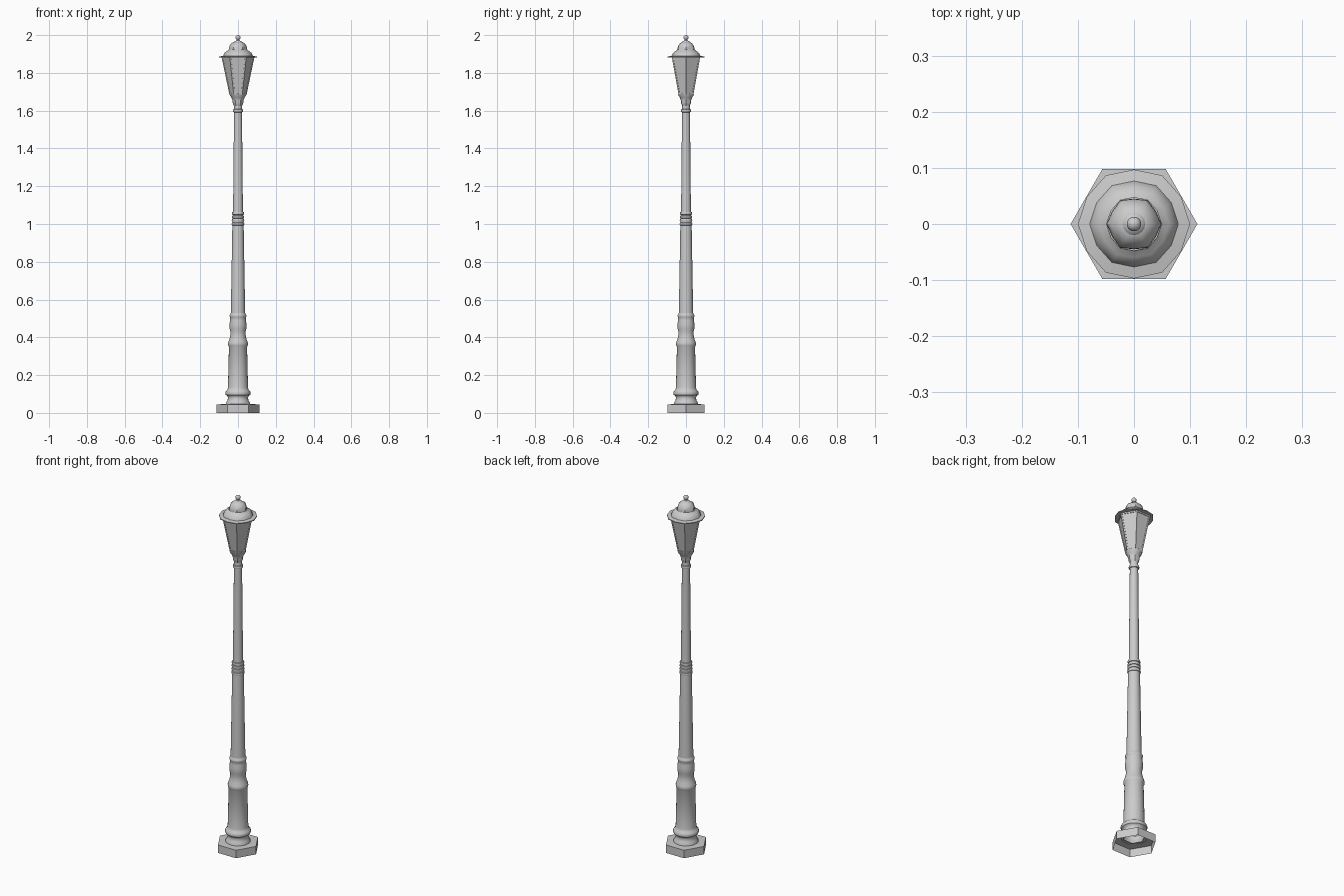
import bpy, bmesh, math

if "Cube" in bpy.data.objects:
    bpy.data.objects.remove(bpy.data.objects["Cube"])

def lathe(name, profile, n, mid=1.0, smooth=40, cap_top=False):
    """Revolve (radius, z) points; odd vertices are scaled by mid to flatten the sides."""
    bm = bmesh.new()
    rings = []
    for r, z in profile:
        ring = []
        for i in range(n):
            a = 2 * math.pi * i / n
            k = r * (mid if i % 2 else 1.0)
            ring.append(bm.verts.new((k * math.cos(a), k * math.sin(a), z)))
        rings.append(ring)
    for lo, hi in zip(rings, rings[1:]):
        for i in range(n):
            j = (i + 1) % n
            bm.faces.new((lo[i], lo[j], hi[j], hi[i]))
    if cap_top:
        bm.faces.new(rings[-1])
    me = bpy.data.meshes.new(name)
    bm.to_mesh(me)
    bm.free()
    ob = bpy.data.objects.new(name, me)
    bpy.context.collection.objects.link(ob)
    if smooth:
        bpy.ops.object.select_all(action='DESELECT')
        ob.select_set(True)
        bpy.context.view_layer.objects.active = ob
        bpy.ops.object.shade_smooth_by_angle(angle=math.radians(smooth))
    return ob

# Hexagonal plinth, hollow underneath
lathe("plinth", [(.113, 0), (.113, .045), (.055, .047)], 6, smooth=0)

# Lower pedestal with base mouldings
lathe("pedestal", [
    (.064, .045), (.063, .055), (.056, .065), (.053, .08), (.056, .09),
    (.065, .096), (.067, .105), (.064, .115), (.056, .122), (.053, .135),
    (.048, .35), (.052, .357), (.053, .366), (.051, .376), (.045, .39),
    (.041, .41), (.040, .43), (.044, .445), (.045, .47), (.042, .49),
    (.041, .505), (.044, .51), (.044, .518), (.039, .525), (.038, .53)], 24)

# Tapering column
lathe("column", [(.038, .525), (.030, .99), (.026, 1.07), (.021, 1.59), (.021, 1.64)], 24)

# Bead rings around the middle and the neck
def bead(name, z, r, h):
    lathe(name, [(r - .009, z - h), (r - .002, z - h * .7), (r, z),
                 (r - .002, z + h * .7), (r - .009, z + h)], 24)

for i, z in enumerate((1.0, 1.02, 1.037, 1.056)):
    bead(f"middle_ring_{i + 1}", z, .034 - .0005 * i, .009)
bead("neck_ring", 1.6, .027, .01)

# Flared cup holding the lantern
lathe("lantern_cup", [(.021, 1.625), (.026, 1.635), (.029, 1.645), (.029, 1.655),
                      (.034, 1.668), (.043, 1.68), (.045, 1.688), (.04, 1.693)],
      12, mid=.93, cap_top=True)

# Six-sided glass body
LO, HI, ZB, ZT = .043, .084, 1.688, 1.884
lathe("lantern_glass", [(LO, ZB), (HI, ZT)], 6, smooth=0, cap_top=True)

# Frame rails around bottom and top of the glass
lathe("bottom_rail", [(LO - .002, ZB), (LO + .003, ZB), (LO + .005, ZB + .01), (LO, ZB + .01)], 6, smooth=0)
lathe("top_rail", [(HI - .004, ZT - .01), (HI + .001, ZT - .01), (HI + .003, ZT), (HI - .002, ZT)], 6, smooth=0)

# Corner bars of the lantern frame
def corner_bar(i):
    a = math.pi / 3 * i
    c, s = math.cos(a), math.sin(a)
    bm = bmesh.new()
    ends = []
    for r, z in ((LO, ZB), (HI, ZT)):
        pts = ((-.004, -.004), (-.001, -.005), (.003, 0), (-.001, .005), (-.004, .004))
        ends.append([bm.verts.new(((r + u) * c - v * s, (r + u) * s + v * c, z)) for u, v in pts])
    for k in range(5):
        m = (k + 1) % 5
        bm.faces.new((ends[0][k], ends[0][m], ends[1][m], ends[1][k]))
    bm.faces.new(ends[0][::-1])
    bm.faces.new(ends[1])
    me = bpy.data.meshes.new(f"corner_bar_{i + 1}")
    bm.to_mesh(me)
    bm.free()
    bpy.context.collection.objects.link(bpy.data.objects.new(me.name, me))

for i in range(6):
    corner_bar(i)

# Roof brim with rounded hexagonal outline
lathe("roof_brim", [(.078, 1.881), (.1, 1.881), (.1, 1.886), (.079, 1.89)], 12, mid=.97, smooth=30)

# Skirt and dome
lathe("roof_skirt", [(.08, 1.887), (.077, 1.895), (.072, 1.905), (.062, 1.914),
                     (.052, 1.919), (.049, 1.923)], 12, mid=.96)
lathe("roof_dome", [(.049, 1.921), (.048, 1.932), (.043, 1.946), (.034, 1.957),
                    (.024, 1.963), (.01, 1.966)], 12, mid=.92, cap_top=True)

# Finial: collar, stem and ball
lathe("finial_stem", [(.021, 1.962), (.017, 1.968), (.009, 1.971), (.006, 1.979)], 16)
bpy.ops.mesh.primitive_uv_sphere_add(segments=16, ring_count=10, radius=.013, location=(0, 0, 1.987))
bpy.context.object.name = "finial_ball"
bpy.ops.object.shade_smooth()
